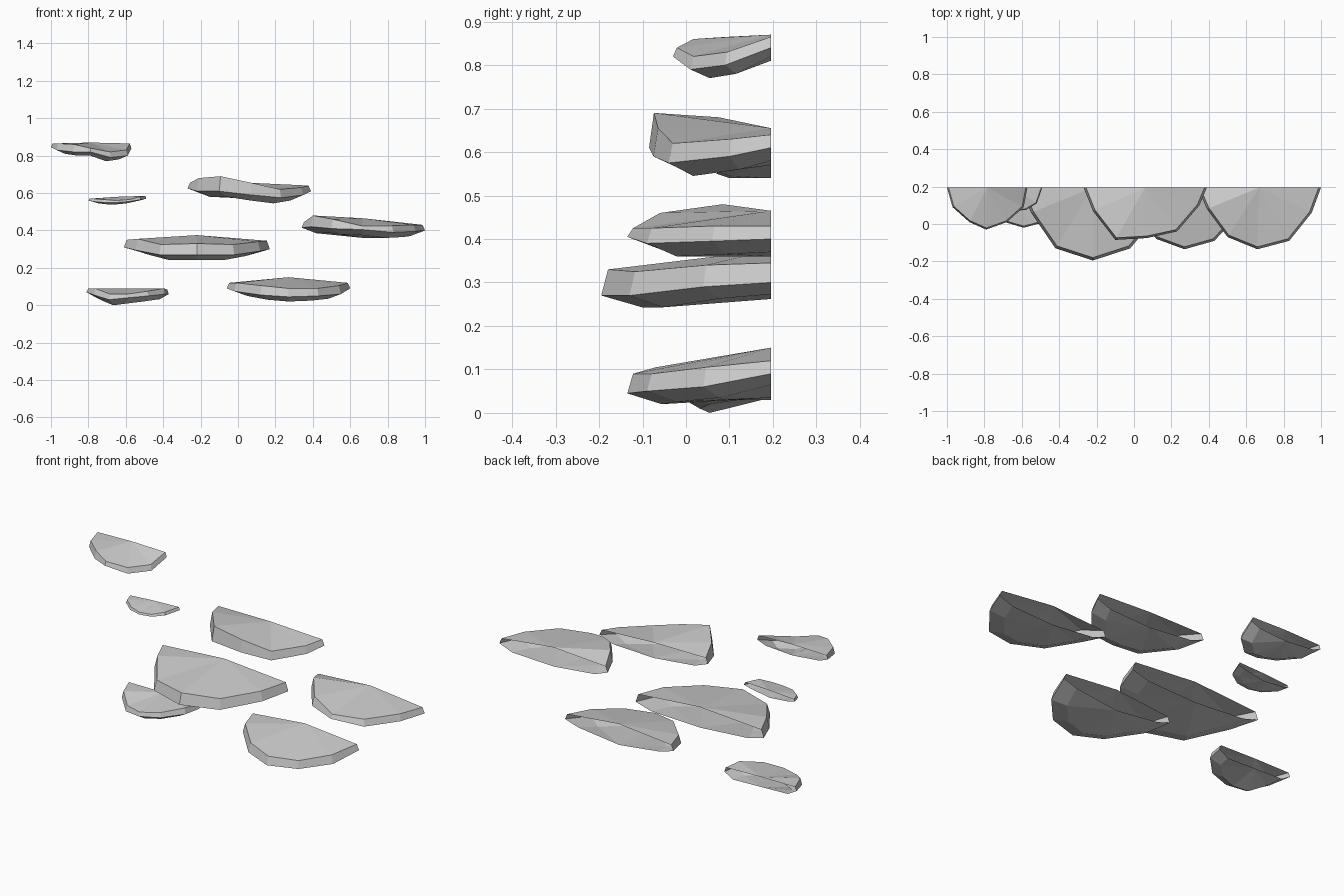
import bpy
import bmesh

cube = bpy.data.objects.get("Cube")
if cube:
    bpy.data.objects.remove(cube, do_unlink=True)

BACK = 0.195          # plane where every shelf is cut open
TOP_INSET = 0.96      # upper rim relative to the widest rim
UNDER_INSET = 0.76    # underside rim relative to the widest rim

grey = bpy.data.materials.new("pale_grey")
grey.use_nodes = True
colour = (0.6, 0.6, 0.6, 1.0)
grey.diffuse_color = colour
shader = next(n for n in grey.node_tree.nodes if n.type == "BSDF_PRINCIPLED")
shader.inputs["Base Color"].default_value = colour


def add_shelf(name, rim, top_z, under_z, drop):
    """Half-disc ledge, open at the back.

    rim: (x, y, upper z, lower z) from the left end, round the front, to the right end
    top_z, under_z: heights at the middle of the back edge
    drop: how far the underside hangs below the widest rim
    """
    bm = bmesh.new()
    mid_x = (rim[0][0] + rim[-1][0]) / 2

    def ring(scale, height):
        verts = []
        for x, y, upper, lower in rim:
            px = mid_x + (x - mid_x) * scale
            py = BACK + (y - BACK) * scale
            verts.append(bm.verts.new((px, py, height(upper, lower))))
        return verts

    upper_ring = ring(TOP_INSET, lambda upper, lower: upper)
    wide_ring = ring(1.0, lambda upper, lower: lower)
    under_ring = ring(UNDER_INSET, lambda upper, lower: lower - drop)
    top_mid = bm.verts.new((mid_x, BACK, top_z))
    under_mid = bm.verts.new((mid_x, BACK, under_z))

    for i in range(len(rim) - 1):
        j = i + 1
        # Top facets, side band, sloping underside, flat underside
        bm.faces.new((top_mid, upper_ring[i], upper_ring[j]))
        bm.faces.new((wide_ring[i], wide_ring[j], upper_ring[j], upper_ring[i]))
        bm.faces.new((under_ring[i], under_ring[j], wide_ring[j], wide_ring[i]))
        bm.faces.new((under_mid, under_ring[j], under_ring[i]))

    mesh = bpy.data.meshes.new(name)
    bm.to_mesh(mesh)
    bm.free()
    mesh.materials.append(grey)
    shelf = bpy.data.objects.new(name, mesh)
    bpy.context.collection.objects.link(shelf)
    return shelf


# Shelves on the upper part
add_shelf("top_shelf",
          [(-1, BACK, .865, .845), (-.97, .09, .865, .83), (-.88, .01, .86, .82),
           (-.79, -.03, .84, .82), (-.68, .01, .82, .79), (-.59, .09, .83, .8),
           (-.57, BACK, .865, .84)], .87, .81, .02)
add_shelf("upper_shelf",
          [(-.27, BACK, .655, .625), (-.22, .07, .68, .61), (-.1, -.085, .69, .61),
           (.07, -.075, .655, .59), (.23, -.04, .62, .575), (.35, .1, .63, .59),
           (.39, BACK, .64, .61)], .655, .57, .03)
add_shelf("small_shelf",
          [(-.8, BACK, .57, .56), (-.78, .14, .57, .555), (-.72, .09, .565, .55),
           (-.65, .07, .56, .55), (-.58, .075, .565, .555), (-.52, .11, .58, .565),
           (-.49, BACK, .585, .57)], .58, .54, .01)

# Shelves in the middle
add_shelf("right_shelf",
          [(.34, BACK, .445, .415), (.39, .08, .48, .42), (.5, -.07, .46, .41),
           (.66, -.135, .425, .405), (.83, -.09, .425, .39), (.95, .06, .43, .395),
           (1, BACK, .43, .4)], .465, .36, .03)
add_shelf("middle_shelf",
          [(-.61, BACK, .35, .31), (-.55, .06, .355, .295), (-.42, -.13, .325, .27),
           (-.22, -.195, .33, .27), (-.02, -.13, .325, .27), (.12, .04, .34, .29),
           (.17, BACK, .345, .3)], .375, .262, .027)

# Shelves near the ground
add_shelf("lower_left_shelf",
          [(-.81, BACK, .09, .07), (-.77, .09, .09, .055), (-.69, .01, .06, .03),
           (-.59, -.02, .06, .04), (-.48, .01, .075, .05), (-.39, .1, .09, .06),
           (-.37, BACK, .085, .06)], .09, .035, .03)
add_shelf("lower_right_shelf",
          [(-.06, BACK, .12, .09), (-.02, .07, .12, .075), (.12, -.08, .105, .055),
           (.27, -.135, .09, .045), (.43, -.09, .09, .05), (.55, .04, .105, .06),
           (.6, BACK, .12, .09)], .15, .035, .025)
